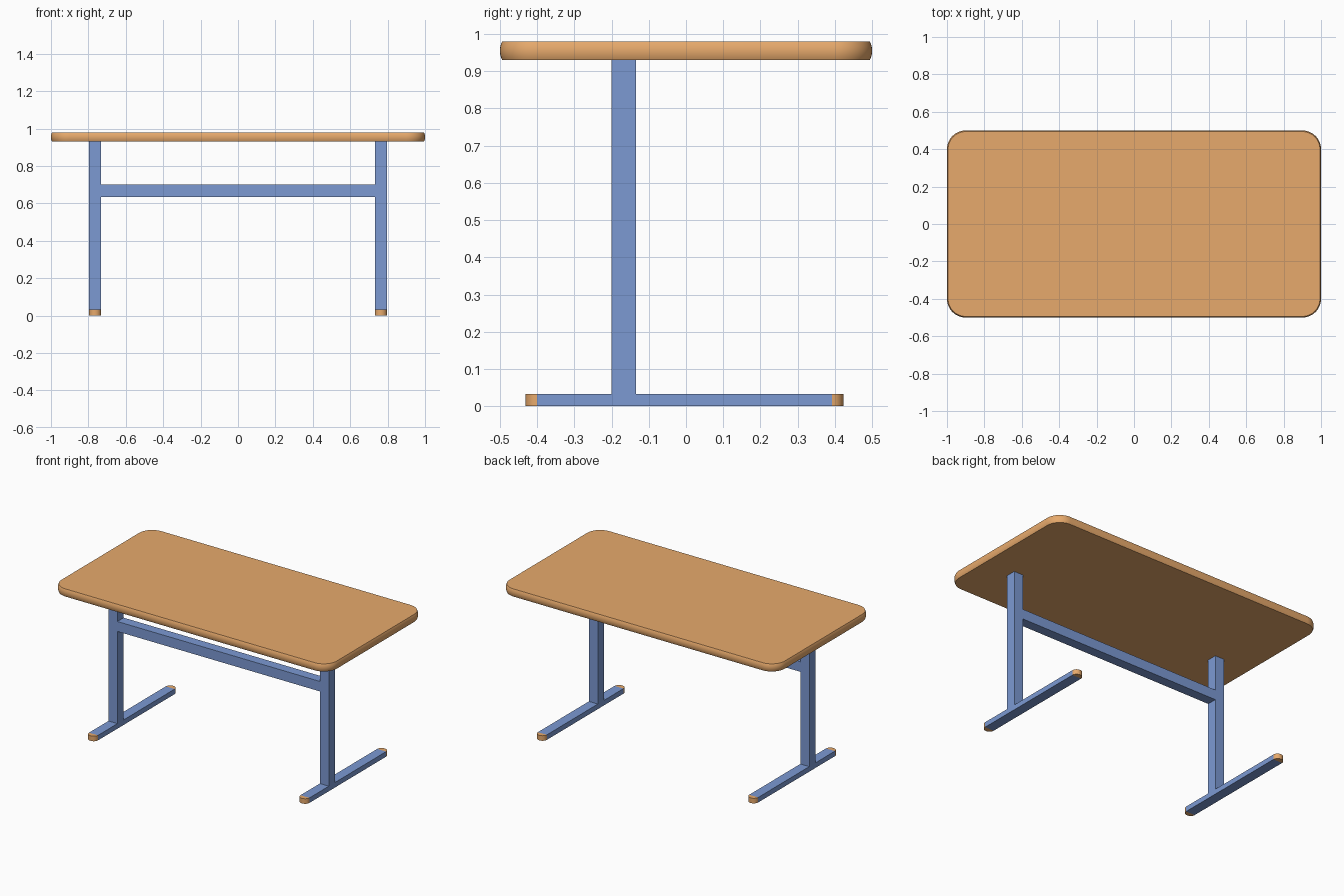
import bpy, bmesh
from math import sin, cos, pi, radians

if "Cube" in bpy.data.objects:
    bpy.data.objects.remove(bpy.data.objects["Cube"])


def material(name, color):
    m = bpy.data.materials.new(name)
    m.diffuse_color = color
    m.use_nodes = True
    m.node_tree.nodes["Principled BSDF"].inputs["Base Color"].default_value = m.diffuse_color
    return m


WOOD = material("orange_wood", (0.8, 0.4, 0.15, 1))
STEEL = material("blue_steel", (0.2, 0.32, 0.65, 1))


def finish(bm, name, mat, smooth=False):
    bmesh.ops.recalc_face_normals(bm, faces=bm.faces)
    me = bpy.data.meshes.new(name)
    bm.to_mesh(me)
    bm.free()
    me.materials.append(mat)
    ob = bpy.data.objects.new(name, me)
    bpy.context.collection.objects.link(ob)
    if smooth:
        bpy.ops.object.select_all(action='DESELECT')
        ob.select_set(True)
        bpy.context.view_layer.objects.active = ob
        bpy.ops.object.shade_smooth_by_angle(angle=radians(35))
    return ob


def box(name, x, y, z, mat):
    bm = bmesh.new()
    bmesh.ops.create_cube(bm, size=1)
    for v in bm.verts:
        v.co = [a + (c + 0.5) * (b - a) for c, (a, b) in zip(v.co, (x, y, z))]
    return finish(bm, name, mat)


def loft(name, rings, mat):
    """Skin a stack of equal-length outlines and cap both ends."""
    bm = bmesh.new()
    loops = [[bm.verts.new(p) for p in r] for r in rings]
    n = len(loops[0])
    for lo, hi in zip(loops, loops[1:]):
        for i in range(n):
            j = (i + 1) % n
            bm.faces.new((lo[i], lo[j], hi[j], hi[i]))
    bm.faces.new(loops[0])
    bm.faces.new(loops[-1])
    return finish(bm, name, mat, smooth=True)


def rounded_rect(hx, hy, r, z, steps=12):
    pts = []
    for k, (sx, sy) in enumerate(((1, 1), (-1, 1), (-1, -1), (1, -1))):
        for i in range(steps + 1):
            a = (k + i / steps) * pi / 2
            pts.append((sx * (hx - r) + r * cos(a), sy * (hy - r) + r * sin(a), z))
    return pts


# Table top with a slightly bulging rim
rings = []
for i in range(9):
    t = i / 4 - 1
    inset = 0.006 * t * t
    rings.append(rounded_rect(1 - inset, 0.5 - inset, 0.1 - inset, 0.955 + 0.025 * t))
loft("table_top", rings, WOOD)

# Legs, feet and rounded foot caps on each side
W, CX, FOOT_H = 0.065, 0.764, 0.033
LEG_Y = (-0.2, -0.135)
for side, s in (("left", -1), ("right", 1)):
    x = (s * CX - W / 2, s * CX + W / 2)
    box(side + "_leg", x, LEG_Y, (FOOT_H, 0.932), STEEL)
    box(side + "_foot", x, (-0.4, 0.392), (0, FOOT_H), STEEL)
    for end, y0, d in (("front", -0.4, -1), ("back", 0.392, 1)):
        arc = [(s * CX + W / 2 * cos(pi * i / 12), y0 + d * 0.031 * sin(pi * i / 12))
               for i in range(13)]
        loft(f"{side}_{end}_foot_cap", [[(px, py, z) for px, py in arc] for z in (0, FOOT_H)], WOOD)

# Cross bar between the legs
box("cross_bar", (-CX + W / 2, CX - W / 2), LEG_Y, (0.635, 0.7), STEEL)
